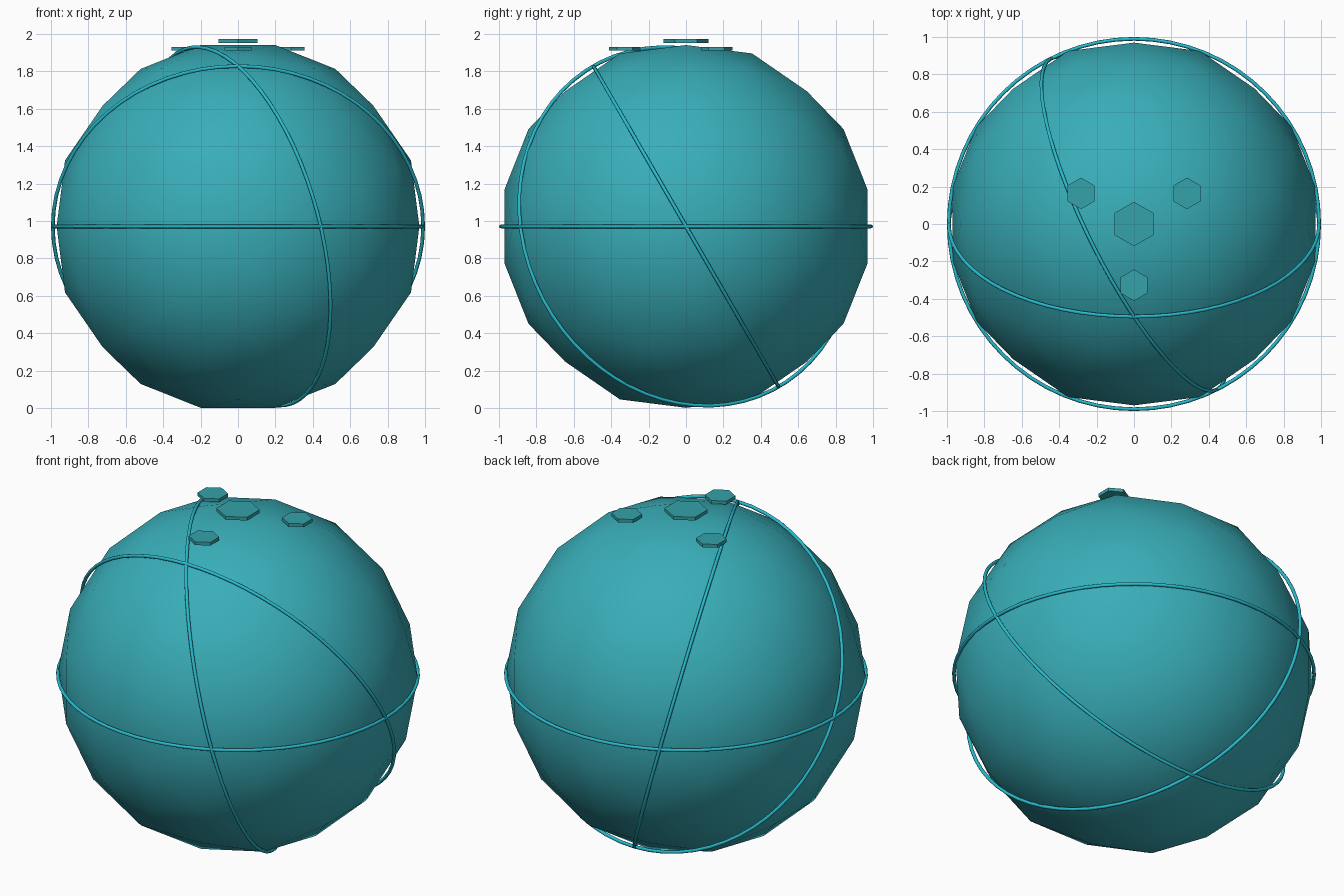
import bpy, bmesh, math
from mathutils import Vector, Matrix

if "Cube" in bpy.data.objects:
    bpy.data.objects.remove(bpy.data.objects["Cube"])

R = 0.99                      # globe radius
CENTRE = Vector((0, 0, 0.971))


def material(name, color):
    m = bpy.data.materials.new(name)
    m.diffuse_color = color
    m.use_nodes = True
    m.node_tree.nodes["Principled BSDF"].inputs["Base Color"].default_value = m.diffuse_color
    return m


shell_mat = material("teal_shell", (0.04, 0.42, 0.48, 1))
ring_mat = material("cyan_ring", (0.02, 0.5, 0.62, 1))
plate_mat = material("teal_plate", (0.035, 0.36, 0.4, 1))


def finish(bm, name, mat, smooth):
    bmesh.ops.recalc_face_normals(bm, faces=bm.faces)
    for f in bm.faces:
        f.smooth = smooth
    me = bpy.data.meshes.new(name)
    bm.to_mesh(me)
    bm.free()
    me.materials.append(mat)
    ob = bpy.data.objects.new(name, me)
    bpy.context.collection.objects.link(ob)
    return ob


# Globe: icosahedron with every edge split in three, pushed onto a sphere
phi = (1 + math.sqrt(5)) / 2
corners = [Vector(p) for a in (-1, 1) for b in (-phi, phi)
           for p in ((a, 0, b), (0, b, a), (b, a, 0))]
base = bmesh.new()
for c in corners:
    base.verts.new(c)
bmesh.ops.convex_hull(base, input=base.verts)
globe = bmesh.new()
for f in base.faces:
    a, b, c = (v.co for v in f.verts)
    for i in range(4):
        for j in range(4 - i):
            p = (a * i + b * j + c * (3 - i - j)).normalized() * R
            globe.verts.new(p)
base.free()
bmesh.ops.remove_doubles(globe, verts=globe.verts, dist=0.001)
bmesh.ops.convex_hull(globe, input=globe.verts)
finish(globe, "globe", shell_mat, True).location = CENTRE


# Orbit rings: thin tori around three great circles
def ring(name, normal, tube=0.0099, seg=64, sides=8):
    bm = bmesh.new()
    rows = []
    for i in range(seg):
        u = math.tau * i / seg
        row = []
        for j in range(sides):
            v = math.tau * j / sides
            d = R + tube * math.cos(v)
            row.append(bm.verts.new((d * math.cos(u), d * math.sin(u), tube * math.sin(v))))
        rows.append(row)
    for i in range(seg):
        n = (i + 1) % seg
        for j in range(sides):
            k = (j + 1) % sides
            bm.faces.new((rows[i][j], rows[n][j], rows[n][k], rows[i][k]))
    ob = finish(bm, name, ring_mat, True)
    turn = Vector((0, 0, 1)).rotation_difference(Vector(normal))
    ob.matrix_world = Matrix.Translation(CENTRE) @ turn.to_matrix().to_4x4()


ring("equator_ring", (0, 0, 1))
ring("tilted_ring", (0, 0.866, 0.5))
ring("steep_ring", (0.866, 0.433, 0.25))


# Hexagonal plates hovering at the top
def plate(name, x, y, z, radius):
    bm = bmesh.new()
    bmesh.ops.create_cone(bm, cap_ends=True, segments=6, radius1=radius,
                          radius2=radius, depth=0.02)
    # keep a corner pointing along y
    v = max(bm.verts, key=lambda q: q.co.y).co
    bmesh.ops.rotate(bm, verts=bm.verts, cent=(0, 0, 0),
                     matrix=Matrix.Rotation(math.pi / 2 - math.atan2(v.y, v.x), 3, 'Z'))
    finish(bm, name, plate_mat, False).location = (x, y, z)


plate("centre_plate", 0, 0, 1.963, 0.119)
for n in range(3):
    ang = math.radians(-90 + 120 * n)
    plate(f"outer_plate_{n + 1}", 0.327 * math.cos(ang), 0.327 * math.sin(ang), 1.921, 0.084)
